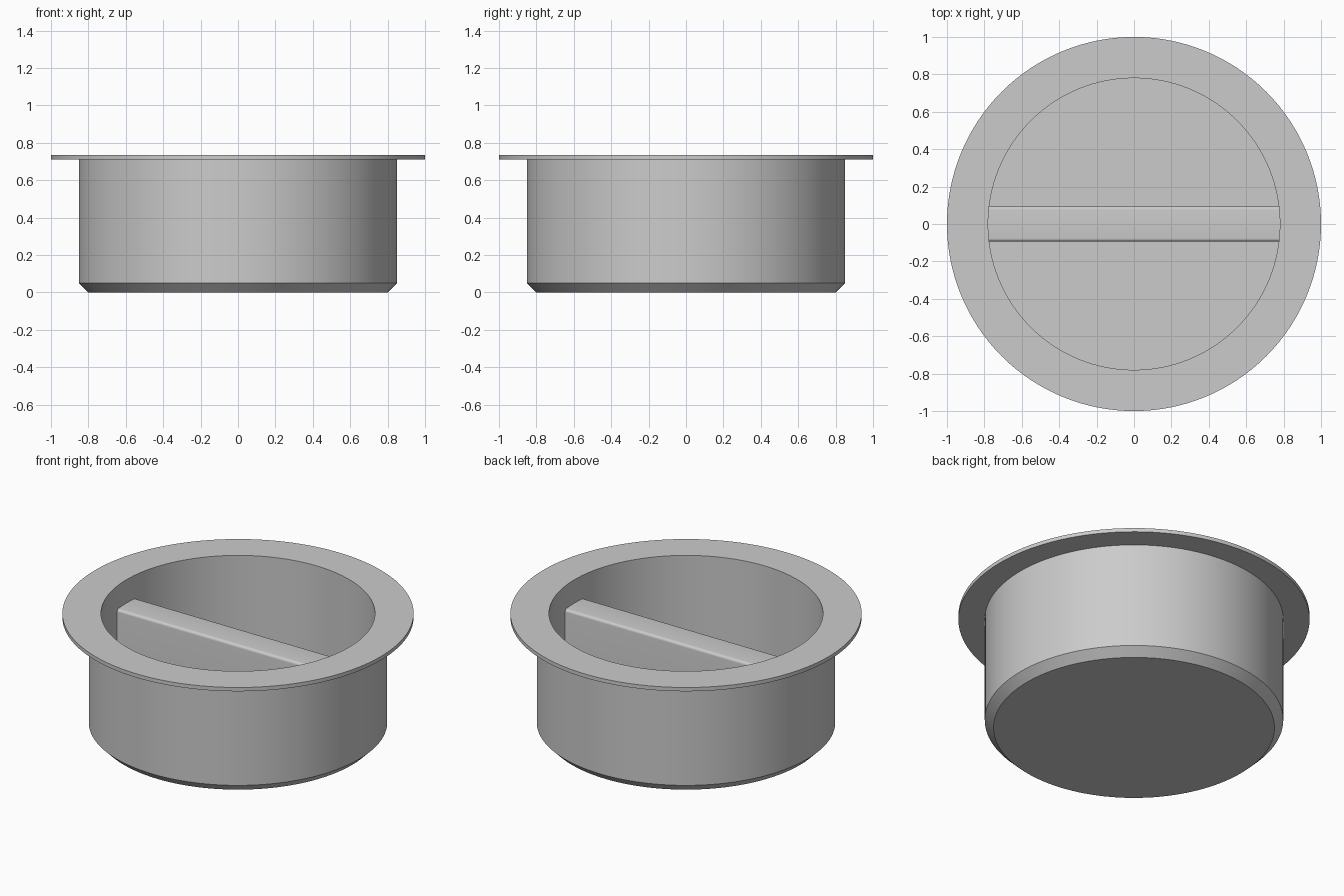
import bpy, bmesh, math

old = bpy.data.objects.get("Cube")
if old:
    bpy.data.objects.remove(old, do_unlink=True)

grey = bpy.data.materials.new("light grey")
grey.use_nodes = True
colour = (0.6, 0.6, 0.6, 1)
grey.diffuse_color = colour
grey.node_tree.nodes["Principled BSDF"].inputs["Base Color"].default_value = colour

FLOOR, RIM_TOP, RIM_BOTTOM = 0.07, 0.735, 0.711
INNER, OUTER = 0.78, 0.85
BAR_TOP, BAR_HALF = 0.588, 0.094


def finish(name, bm):
    """Turn a bmesh into a smooth object with sharp corners."""
    bmesh.ops.recalc_face_normals(bm, faces=bm.faces)
    mesh = bpy.data.meshes.new(name)
    bm.to_mesh(mesh)
    bm.free()
    mesh.materials.append(grey)
    obj = bpy.data.objects.new(name, mesh)
    bpy.context.collection.objects.link(obj)
    bpy.ops.object.select_all(action="DESELECT")
    obj.select_set(True)
    bpy.context.view_layer.objects.active = obj
    bpy.ops.object.shade_smooth_by_angle(angle=math.radians(30))


# Flanged cup: one closed profile turned around z
profile = [(0, 0), (0.8, 0), (OUTER, 0.05), (OUTER, RIM_BOTTOM),
           (1, RIM_BOTTOM), (1, RIM_TOP), (INNER, RIM_TOP),
           (INNER, FLOOR), (0, FLOOR)]
bm = bmesh.new()
verts = [bm.verts.new((r, 0, z)) for r, z in profile]
edges = [bm.edges.new(pair) for pair in zip(verts, verts[1:])]
bmesh.ops.spin(bm, geom=verts + edges, cent=(0, 0, 0), axis=(0, 0, 1),
               angle=math.tau, steps=128)
bmesh.ops.remove_doubles(bm, verts=bm.verts, dist=0.0001)
finish("flanged_cup", bm)

# Grip bar across the recess, with its long top edges rounded
bm = bmesh.new()
bmesh.ops.create_cube(bm, size=1)
for v in bm.verts:
    v.co.x *= 2 * INNER
    v.co.y *= 2 * BAR_HALF
    v.co.z = BAR_TOP if v.co.z > 0 else FLOOR
top_edges = [e for e in bm.edges
             if all(v.co.z > FLOOR + 0.1 for v in e.verts)
             and e.verts[0].co.y == e.verts[1].co.y]
bmesh.ops.bevel(bm, geom=top_edges, offset=0.017, segments=6,
                profile=0.5, affect="EDGES")
finish("grip_bar", bm)
